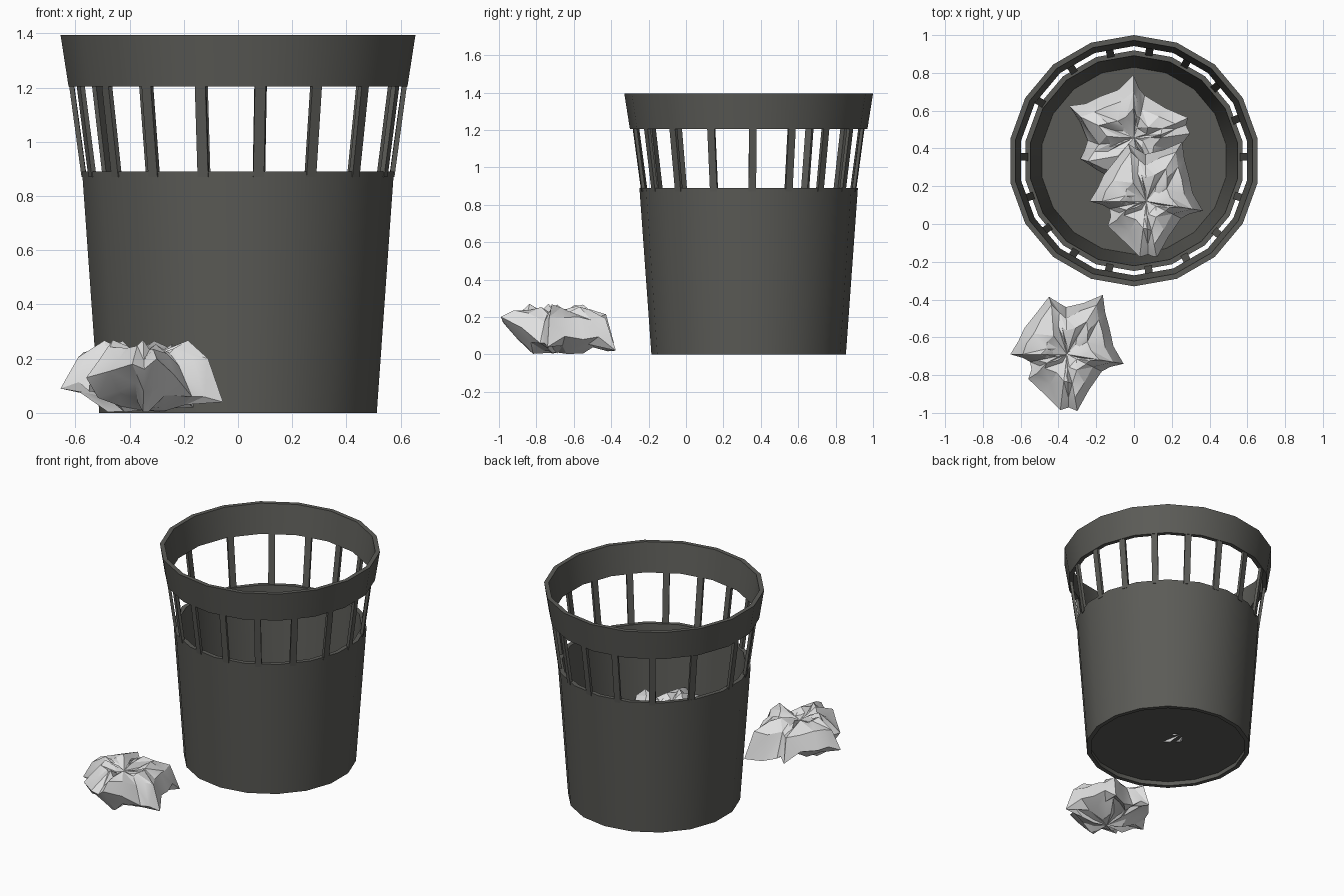
import bpy, bmesh, math, random
from mathutils import Matrix, Vector

if "Cube" in bpy.data.objects:
    bpy.data.objects.remove(bpy.data.objects["Cube"])

CY = 0.335      # bin centre in y
SIDES = 18


def material(name, rgb):
    m = bpy.data.materials.new(name)
    m.diffuse_color = (*rgb, 1)
    m.use_nodes = True
    m.node_tree.nodes["Principled BSDF"].inputs["Base Color"].default_value = m.diffuse_color
    return m


dark = material("dark grey plastic", (0.105, 0.105, 0.095))
white = material("white paper", (0.75, 0.75, 0.75))


def finish(name, bm, mat, angle=30):
    bmesh.ops.recalc_face_normals(bm, faces=bm.faces[:])
    me = bpy.data.meshes.new(name)
    bm.to_mesh(me)
    bm.free()
    me.materials.append(mat)
    for p in me.polygons:
        p.use_smooth = True
    me.set_sharp_from_angle(angle=math.radians(angle))
    ob = bpy.data.objects.new(name, me)
    bpy.context.collection.objects.link(ob)
    return ob


def around(r, z, deg):
    """Point around the bin axis, angle measured from the front towards +x."""
    a = math.radians(deg)
    return Vector((r * math.sin(a), CY - r * math.cos(a), z))


def lathe(name, profile, mat):
    bm = bmesh.new()
    rings = [[bm.verts.new(around(r, z, 360 * i / SIDES)) for r, z in profile]
             for i in range(SIDES)]
    n = len(profile)
    for i in range(SIDES):
        a, b = rings[i], rings[(i + 1) % SIDES]
        for j in range(n):
            k = (j + 1) % n
            bm.faces.new((a[j], b[j], b[k], a[k]))
    return finish(name, bm, mat)


# bin walls and top rim
lathe("bin_body", [(0.52, 0), (0.584, 0.89), (0.556, 0.89), (0.492, 0)], dark)
lathe("bin_rim", [(0.635, 1.205), (0.665, 1.395), (0.637, 1.395), (0.607, 1.205)], dark)

# recessed floor
bm = bmesh.new()
bmesh.ops.create_cone(bm, cap_ends=True, segments=SIDES, radius1=0.505, radius2=0.505,
                      depth=0.01, matrix=Matrix.Translation((0, CY, 0.035)))
finish("bin_floor", bm, dark)

# slats joining body and rim
bm = bmesh.new()
for deg in (-92, -71, -52, -33, -13, 7.6, 28, 49, 71, 92, 112, 132, 152, 172, 192.5, 214, 238):
    out = around(1, 0, deg) - Vector((0, CY, 0))
    side = Vector((-out.y, out.x, 0)) * 0.02
    vs = []
    for r, z in ((0.568, 0.87), (0.617, 1.23)):
        c = around(r, z, deg)
        for s, o in ((-1, -1), (1, -1), (1, 1), (-1, 1)):
            vs.append(bm.verts.new(c + side * s + out * 0.009 * o))
    for f in ((0, 1, 2, 3), (4, 5, 6, 7), (0, 1, 5, 4), (1, 2, 6, 5), (2, 3, 7, 6), (3, 0, 4, 7)):
        bm.faces.new([vs[i] for i in f])
finish("bin_slats", bm, dark)

# crumpled paper: a jagged outline closed by jittered upper and lower rings
OUTLINE = [(-.655, -.69, .09), (-.58, -.55, .12), (-.45, -.385, .06), (-.36, -.44, .05),
           (-.165, -.375, .02), (-.13, -.55, .08), (-.055, -.74, .04), (-.17, -.78, .06),
           (-.3, -.99, .2), (-.39, -.985, .18), (-.56, -.82, .13), (-.55, -.73, .08)]
PC = Vector((-0.355, -0.69, 0))


def paper(name, matrix):
    rnd = random.Random(5)
    pts = [Vector(p) - PC for p in OUTLINE]
    edge = []
    for i, p in enumerate(pts):
        q = pts[(i + 1) % len(pts)]
        mid = (p + q) / 2
        mid.z += rnd.uniform(-0.02, 0.05)
        edge += [p, mid * rnd.uniform(0.93, 1.0)]
    n = len(edge)
    bm = bmesh.new()

    def ring(scale, z, blend, jit):
        out = []
        for p in edge:
            s = scale * rnd.uniform(1 - jit, 1 + jit)
            h = p.z * (1 - blend) + z * blend + rnd.uniform(-0.025, 0.025) * (jit > 0)
            out.append(bm.verts.new((p.x * s, p.y * s, min(0.285, max(0.003, h)))))
        return out

    rings = [ring(0.4, 0.015, 0.95, 0.15), ring(0.75, 0.05, 0.7, 0.08), ring(1, 0, 0, 0),
             ring(0.8, 0.235, 0.75, 0.08), ring(0.5, 0.255, 0.95, 0.15),
             ring(0.25, 0.225, 1, 0.2)]
    for a, b in zip(rings, rings[1:]):
        for i in range(n):
            j = (i + 1) % n
            if rnd.random() < 0.5:
                bm.faces.new((a[i], a[j], b[j]))
                bm.faces.new((a[i], b[j], b[i]))
            else:
                bm.faces.new((a[i], a[j], b[i]))
                bm.faces.new((a[j], b[j], b[i]))
    for r, z in ((rings[0], 0.01), (rings[-1], 0.21)):
        c = bm.verts.new((0, 0, z))
        for i in range(n):
            bm.faces.new((r[i], r[(i + 1) % n], c))
    bm.transform(matrix)
    finish(name, bm, white, 25)


T = Matrix.Translation
paper("paper_on_ground", T(PC))
paper("paper_in_bin_upper", T((0.065, 0.12, 0.29)))
paper("paper_in_bin_lower", T((0, 0.5, 0.03)) @ Matrix.Rotation(math.radians(12), 4, 'X')
      @ Matrix.Rotation(math.radians(100), 4, 'Z'))
